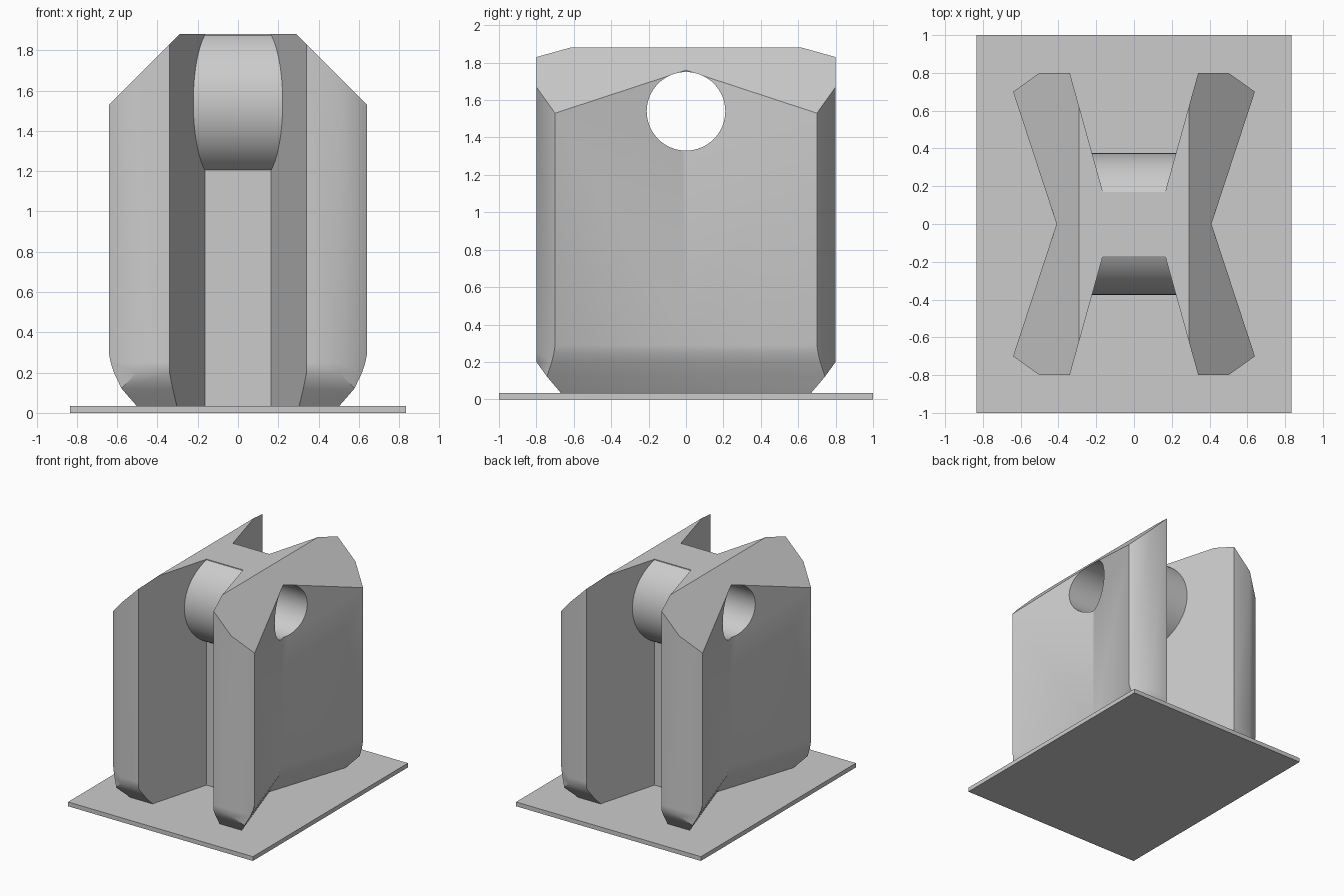
import bpy, bmesh, math

cube = bpy.data.objects.get("Cube")
if cube:
    bpy.data.objects.remove(cube, do_unlink=True)

grey = bpy.data.materials.new("light_grey")
grey.use_nodes = True
grey.diffuse_color = (0.6, 0.6, 0.6, 1)
grey.node_tree.nodes["Principled BSDF"].inputs["Base Color"].default_value = (0.6, 0.6, 0.6, 1)


def loft(name, rings):
    """Closed solid through a stack of matching rings."""
    bm = bmesh.new()
    loops = [[bm.verts.new(p) for p in ring] for ring in rings]
    for a, b in zip(loops, loops[1:]):
        for i in range(len(a)):
            j = (i + 1) % len(a)
            bm.faces.new((a[i], a[j], b[j], b[i]))
    bm.faces.new(loops[0])
    bm.faces.new(loops[-1])
    bmesh.ops.recalc_face_normals(bm, faces=bm.faces)
    mesh = bpy.data.meshes.new(name)
    bm.to_mesh(mesh)
    bm.free()
    mesh.materials.append(grey)
    obj = bpy.data.objects.new(name, mesh)
    bpy.context.collection.objects.link(obj)
    return obj


def x_cylinder(name, radius, half):
    angles = [math.tau * i / 64 for i in range(64)]
    return loft(name, [[(x, radius * math.cos(a), 1.54 + radius * math.sin(a))
                        for a in angles] for x in (-half, half)])


def boolean(obj, tool, operation):
    mod = obj.modifiers.new(operation.title(), 'BOOLEAN')
    mod.operation, mod.solver, mod.object = operation, 'EXACT', tool
    bpy.context.view_layer.objects.active = obj
    bpy.ops.object.modifier_apply(modifier=mod.name)
    bpy.data.objects.remove(tool, do_unlink=True)


def body_ring(z, inset):
    """X-shaped plan; the outer walls move in by the inset."""
    y = 0.7 + inset / 1.73
    quarter = [(0.165, 0.17), (0.34, 0.8), (0.5, 0.8), (1.62 - 1.4 * y, y)]
    right = quarter + [(0.41 - inset, 0)] + [(px, -py) for px, py in reversed(quarter)]
    left = [(-px, -py) for px, py in right]
    return [(px, py, z) for px, py in right + left]


# Four-pronged body with its outer walls curving in at the foot
body = loft("body", [body_ring(z, d) for z, d in (
    (0.015, 0.14), (0.035, 0.127), (0.08, 0.1), (0.12, 0.077),
    (0.2, 0.03), (0.25, 0.01), (0.29, 0), (2, 0))])

# Round boss across the centre web
boolean(body, x_cylinder("boss", 0.375, 0.3), 'UNION')

# Sloped shoulders and flat top
shoulder = [(-0.8, 0), (0.8, 0), (0.8, 1.37), (0.29, 1.88), (-0.29, 1.88), (-0.8, 1.37)]
boolean(body, loft("shoulder_envelope",
                   [[(x, y, z) for x, z in shoulder] for y in (-1, 1)]), 'INTERSECT')

# Bevelled toes at front and back
toe = [(0.65, 0.01), (0.67, 0.035), (0.742, 0.12), (0.8, 0.2), (0.9, 0.34), (0.9, 2)]
toe += [(-y, z) for y, z in reversed(toe)]
boolean(body, loft("toe_envelope",
                   [[(x, y, z) for y, z in toe] for x in (-1, 1)]), 'INTERSECT')

# Pin hole through the boss
boolean(body, x_cylinder("pin_hole", 0.21, 1), 'DIFFERENCE')

# Thin base plate
plate = loft("base_plate", [[(x * 0.835, y, z) for x, y in
                             ((-1, -1), (1, -1), (1, 1), (-1, 1))] for z in (0, 0.035)])

bpy.ops.object.select_all(action='DESELECT')
body.select_set(True)
bpy.context.view_layer.objects.active = body
bpy.ops.object.shade_smooth_by_angle(angle=math.radians(40))
